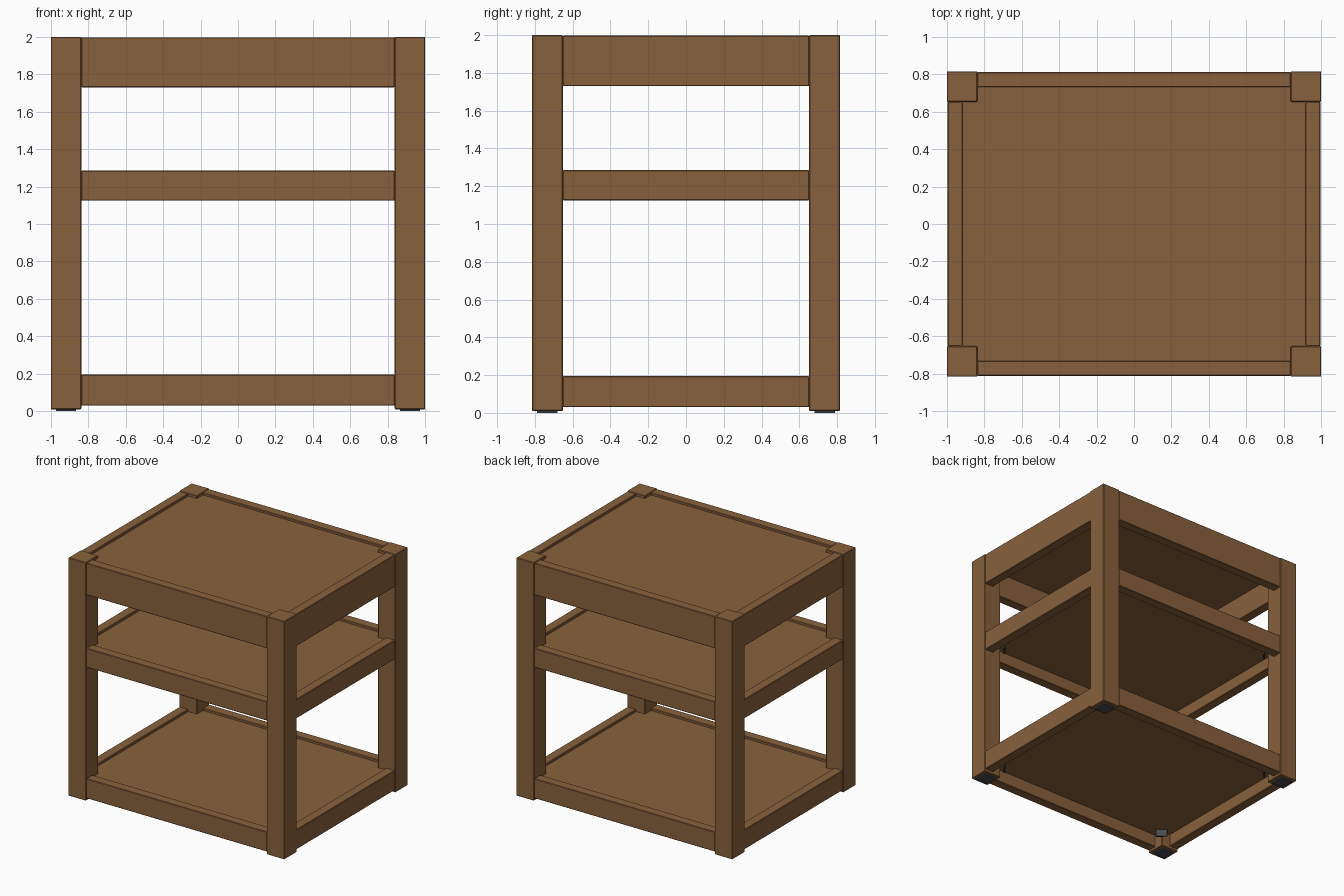
import bpy
import bmesh
from math import atan2
from mathutils import Matrix, Vector

cube = bpy.data.objects.get("Cube")
if cube:
    bpy.data.objects.remove(cube, do_unlink=True)


def material(name, rgb):
    mat = bpy.data.materials.new(name)
    mat.use_nodes = True
    colour = (*rgb, 1.0)
    mat.diffuse_color = colour
    mat.node_tree.nodes["Principled BSDF"].inputs["Base Color"].default_value = colour
    return mat


wood = material("brown wood", (0.25, 0.12, 0.045))
grey = material("dark grey metal", (0.06, 0.07, 0.08))


def box(name, low, high, mat, bevel=0.0, turn=0.0):
    """Axis-aligned box between two corners, optionally turned about its own z."""
    low, high = Vector(low), Vector(high)
    bm = bmesh.new()
    bmesh.ops.create_cube(bm, size=1, matrix=Matrix.Diagonal((*(high - low), 1)))
    mesh = bpy.data.meshes.new(name)
    bm.to_mesh(mesh)
    bm.free()
    mesh.materials.append(mat)
    obj = bpy.data.objects.new(name, mesh)
    obj.location = (low + high) / 2
    obj.rotation_euler.z = turn
    bpy.context.collection.objects.link(obj)
    if bevel:
        mod = obj.modifiers.new("soft edges", "BEVEL")
        mod.width = bevel
        mod.segments = 1
    return obj


HALF_X, HALF_Y, HEIGHT = 1.0, 0.815, 2.0
POST, RAIL, FOOT = 0.163, 0.08, 0.01
INSET = 0.004          # rails sit a hair behind the post faces
EDGE = 0.004
corners = [(sx, sy) for sx in (-1, 1) for sy in (-1, 1)]

# Corner posts with small foot pads
for sx, sy in corners:
    label = ("front" if sy < 0 else "back") + ("_left" if sx > 0 else "_right")
    cx, cy = sx * (HALF_X - POST / 2), sy * (HALF_Y - POST / 2)
    h = POST / 2
    box(label + "_post", (cx - h, cy - h, FOOT), (cx + h, cy + h, HEIGHT), wood, EDGE)
    p = 0.054
    box(label + "_foot_pad", (cx - p, cy - p, 0), (cx + p, cy + p, FOOT + 0.002), grey)

# Each tier: four rails, a recessed panel and corner braces under it
tiers = {"bottom": (0.03, 0.195), "middle": (1.125, 1.285), "top": (1.73, 1.997)}
span_x, span_y = HALF_X - POST, HALF_Y - POST
in_x, in_y = HALF_X - RAIL - INSET, HALF_Y - RAIL - INSET
for tier, (low, high) in tiers.items():
    for s, side in ((-1, "front"), (1, "back")):
        y = s * (HALF_Y - INSET - RAIL / 2)
        box(f"{tier}_{side}_rail", (-span_x, y - RAIL / 2, low),
            (span_x, y + RAIL / 2, high), wood, EDGE)
    for s, side in ((-1, "right"), (1, "left")):
        x = s * (HALF_X - INSET - RAIL / 2)
        box(f"{tier}_{side}_rail", (x - RAIL / 2, -span_y, low),
            (x + RAIL / 2, span_y, high), wood, EDGE)
    top = high - 0.02
    under = top - 0.04
    box(f"{tier}_panel", (-in_x, -in_y, under), (in_x, in_y, top), wood)
    for sx, sy in corners:
        cx, cy = sx * (span_x - 0.02), sy * (span_y - 0.02)
        box(f"{tier}_corner_brace", (cx - 0.045, cy - 0.006, under - 0.06),
            (cx + 0.045, cy + 0.006, under), grey, turn=atan2(sx, -sy))
